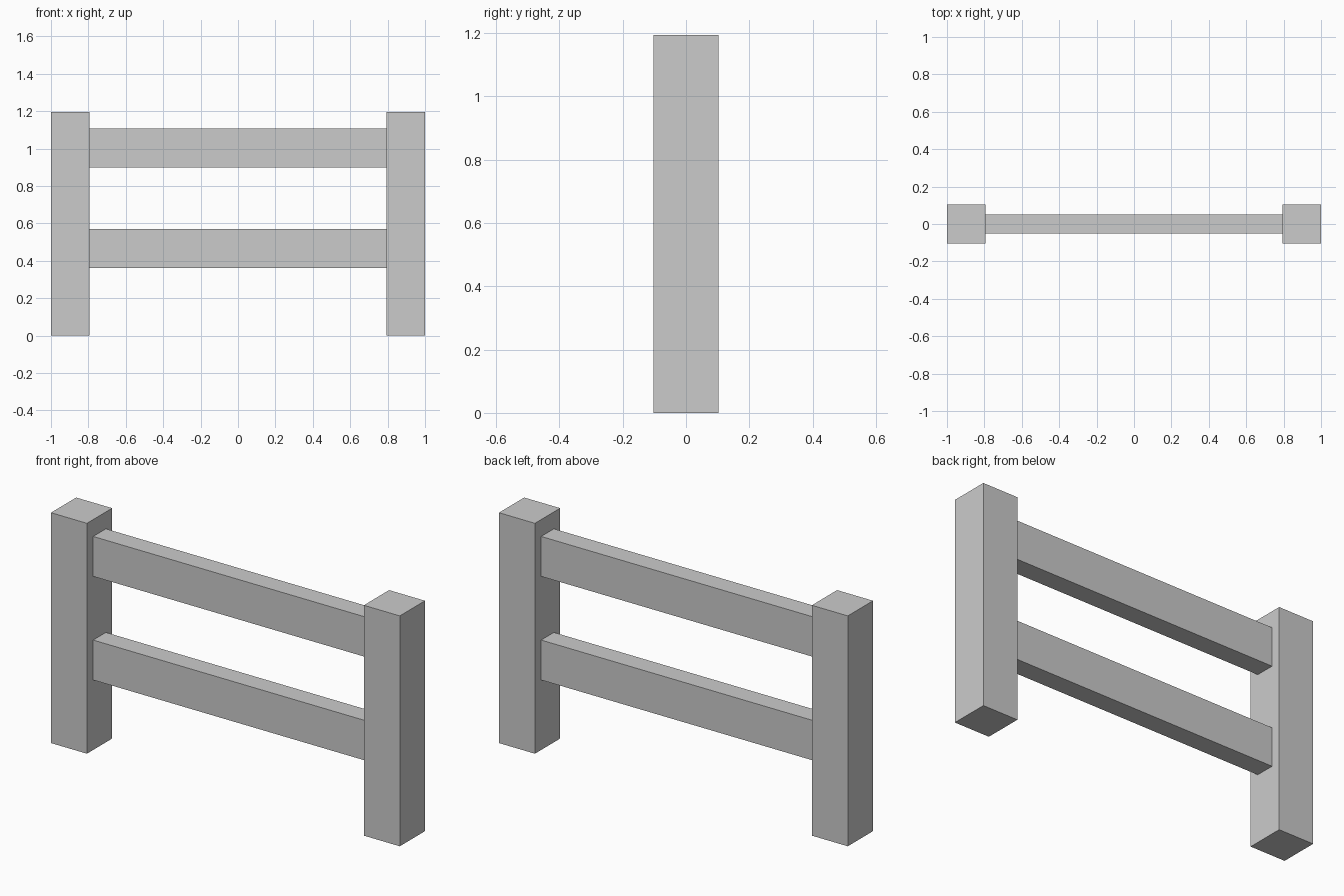
import bpy

if "Cube" in bpy.data.objects:
    bpy.data.objects.remove(bpy.data.objects["Cube"])

POST_W = 0.206      # square post section
HEIGHT = 1.194
RAIL_D = 0.104
RAIL_H = 0.207


def box(name, size, centre):
    bpy.ops.mesh.primitive_cube_add(size=1, location=centre)
    ob = bpy.context.object
    ob.name = name
    ob.scale = size
    bpy.ops.object.transform_apply(location=False, rotation=False, scale=True)
    return ob


# Posts at both ends
for side, sx in (("left", -1), ("right", 1)):
    box(f"{side}_post", (POST_W, POST_W, HEIGHT),
        (sx * (1 - POST_W / 2), 0, HEIGHT / 2))

# Horizontal rails spanning between the inner post faces
for level, z in (("lower", 0.466), ("upper", 1.003)):
    box(f"{level}_rail", (2 - 2 * POST_W, RAIL_D, RAIL_H), (0, 0, z))
